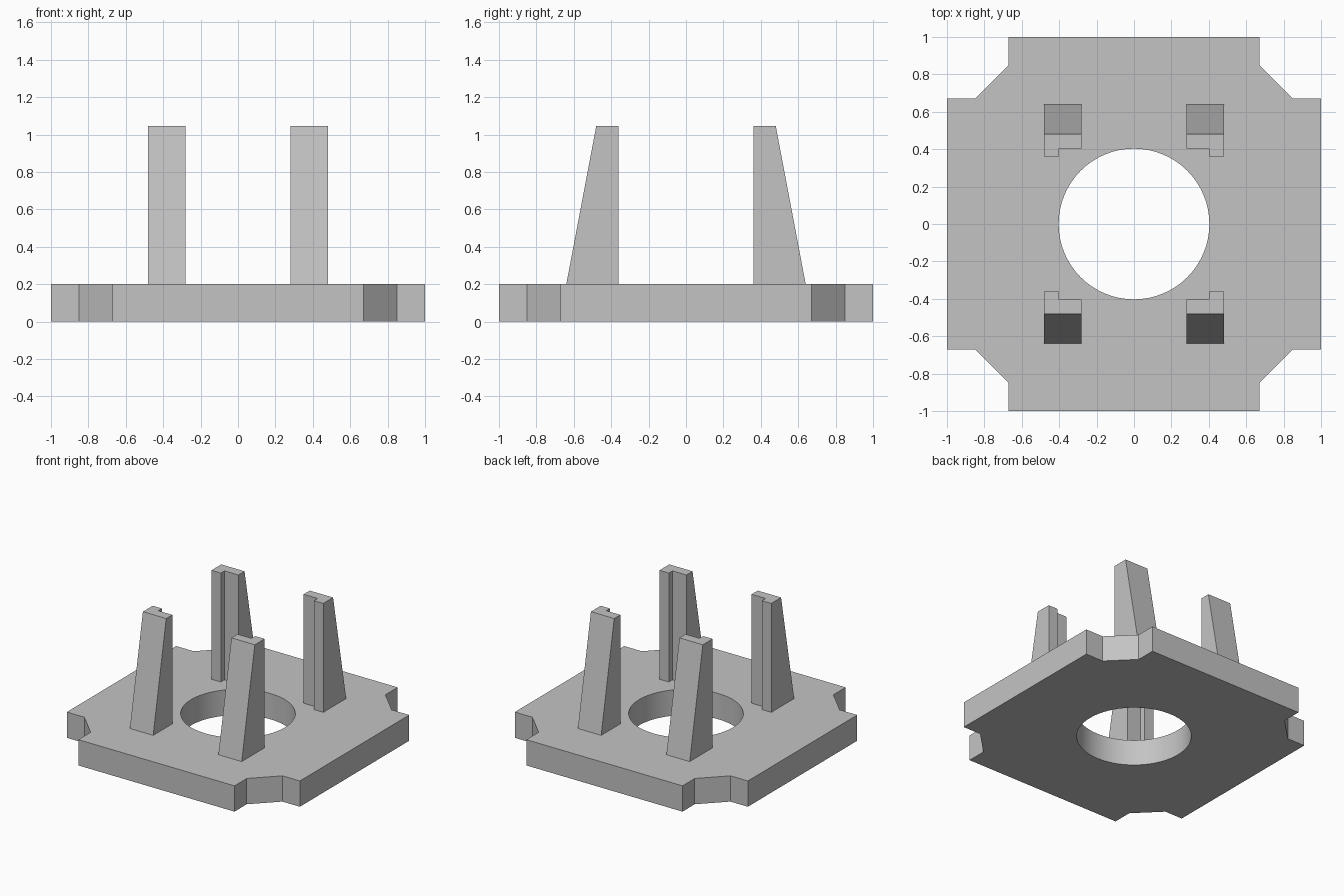
import bpy
import bmesh
import math

cube = bpy.data.objects.get("Cube")
if cube:
    bpy.data.objects.remove(cube, do_unlink=True)

PLATE_TOP = 0.2
POST_TOP = 1.045

grey = bpy.data.materials.new("plain_grey")
grey.use_nodes = True
colour = (0.55, 0.55, 0.55, 1)
grey.diffuse_color = colour
grey.node_tree.nodes["Principled BSDF"].inputs["Base Color"].default_value = colour


def finish(bm, name):
    """Turn a bmesh into a named, coloured object with sharp corners."""
    bmesh.ops.recalc_face_normals(bm, faces=bm.faces)
    mesh = bpy.data.meshes.new(name)
    bm.to_mesh(mesh)
    bm.free()
    mesh.materials.append(grey)
    obj = bpy.data.objects.new(name, mesh)
    bpy.context.collection.objects.link(obj)
    bpy.ops.object.select_all(action='DESELECT')
    obj.select_set(True)
    bpy.context.view_layer.objects.active = obj
    bpy.ops.object.shade_smooth_by_angle(angle=math.radians(30))
    return obj


def add_loop(bm, points):
    """Closed loop of edges on the ground."""
    verts = [bm.verts.new((x, y, 0)) for x, y in points]
    return [bm.edges.new((v, verts[i - 1])) for i, v in enumerate(verts)]


def extrude_up(bm, height):
    result = bmesh.ops.extrude_face_region(bm, geom=bm.faces[:])
    top = [g for g in result["geom"] if isinstance(g, bmesh.types.BMVert)]
    bmesh.ops.translate(bm, verts=top, vec=(0, 0, height))
    return top


# Base plate: notched corner repeated by quarter turns, with a round hole
corner = [(1, 0.67), (0.85, 0.67), (0.67, 0.85), (0.67, 1)]
outline = []
for turn in range(4):
    outline += corner
    corner = [(-y, x) for x, y in corner]
SEGMENTS = 64
hole = [(0.403 * math.cos(math.tau * i / SEGMENTS),
         0.403 * math.sin(math.tau * i / SEGMENTS)) for i in range(SEGMENTS)]

bm = bmesh.new()
edges = add_loop(bm, outline) + add_loop(bm, hole)
bmesh.ops.triangle_fill(bm, edges=edges, use_beauty=True, normal=(0, 0, 1))
extrude_up(bm, PLATE_TOP)
finish(bm, "base_plate")

# Four posts: stepped inner face, sloping outer face
OUTER_FOOT, OUTER_TOP = 0.64, 0.48
section = [(0.28, 0.405), (0.4, 0.405), (0.4, 0.36),
           (0.48, 0.36), (0.48, OUTER_FOOT), (0.28, OUTER_FOOT)]
for depth, sy in (("front", -1), ("back", 1)):
    for side, sx in (("left", 1), ("right", -1)):
        bm = bmesh.new()
        bm.faces.new([bm.verts.new((x * sx, y * sy, PLATE_TOP)) for x, y in section])
        for v in extrude_up(bm, POST_TOP - PLATE_TOP):
            if abs(v.co.y) > OUTER_FOOT - 0.01:
                v.co.y = OUTER_TOP * sy
        finish(bm, f"{depth}_{side}_post")
